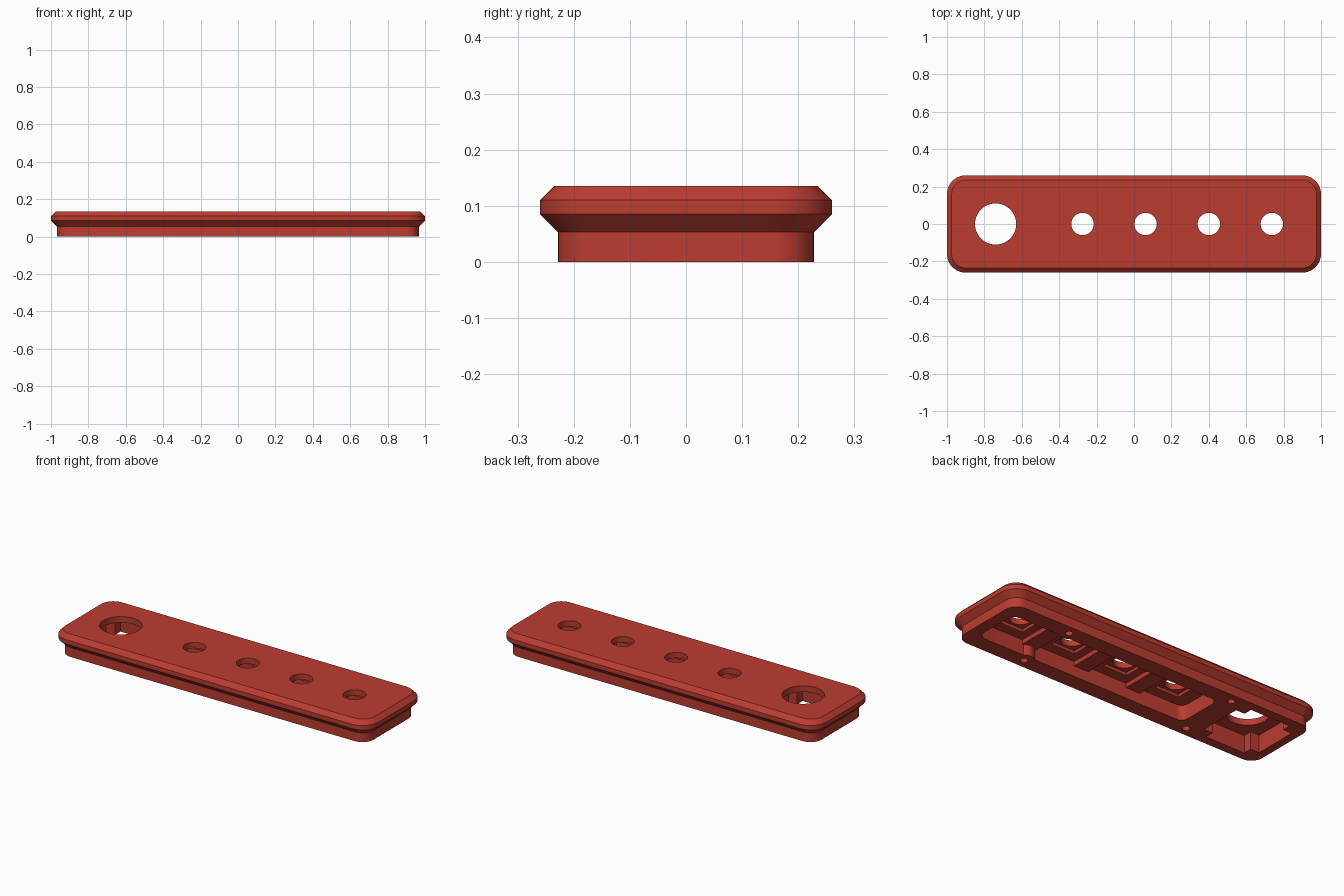
import bpy, bmesh, math

if "Cube" in bpy.data.objects:
    bpy.data.objects.remove(bpy.data.objects["Cube"])

red = bpy.data.materials.new("brick red")
red.diffuse_color = (0.50, 0.046, 0.030, 1)
red.use_nodes = True
red.node_tree.nodes["Principled BSDF"].inputs["Base Color"].default_value = red.diffuse_color


def rounded(hx, hy, r, n=10):
    """Outline of a rounded rectangle, counter-clockwise."""
    pts = []
    for sx, sy, a0 in ((1, 1, 0), (-1, 1, 90), (-1, -1, 180), (1, -1, 270)):
        for i in range(n + 1):
            a = math.radians(a0 + 90 * i / n)
            pts.append((sx * (hx - r) + r * math.cos(a), sy * (hy - r) + r * math.sin(a)))
    return pts


def loft(name, rings):
    """Closed solid from (outline, z) rings, bottom to top."""
    bm = bmesh.new()
    loops = [[bm.verts.new((x, y, z)) for x, y in pts] for pts, z in rings]
    n = len(loops[0])
    for a, b in zip(loops, loops[1:]):
        for i in range(n):
            j = (i + 1) % n
            bm.faces.new((a[i], a[j], b[j], b[i]))
    bm.faces.new(loops[0][::-1])
    bm.faces.new(loops[-1])
    me = bpy.data.meshes.new(name)
    bm.to_mesh(me)
    bm.free()
    me.materials.append(red)
    ob = bpy.data.objects.new(name, me)
    bpy.context.collection.objects.link(ob)
    return ob


def prism(name, pts, cx, cy, z0, z1):
    moved = [(x + cx, y + cy) for x, y in pts]
    return loft(name, [(moved, z0), (moved, z1)])


def box(name, cx, cy, hx, hy, z0, z1):
    return prism(name, [(hx, hy), (-hx, hy), (-hx, -hy), (hx, -hy)], cx, cy, z0, z1)


def cyl(name, cx, cy, r, z0, z1, n=32):
    pts = [(r * math.cos(2 * math.pi * i / n), r * math.sin(2 * math.pi * i / n)) for i in range(n)]
    return prism(name, pts, cx, cy, z0, z1)


def cut(target, cutter):
    """Subtract the cutter from the target and discard it."""
    mod = target.modifiers.new("cut", 'BOOLEAN')
    mod.operation, mod.solver, mod.object = 'DIFFERENCE', 'EXACT', cutter
    bpy.context.view_layer.objects.active = target
    bpy.ops.object.modifier_apply(modifier=mod.name)
    bpy.data.objects.remove(cutter)


# Plate with a bevelled flange above a straight skirt
skirt = rounded(0.967, 0.228, 0.07)
flange = rounded(1.0, 0.26, 0.10)
plate = loft("faceplate", [(skirt, 0), (skirt, 0.053), (flange, 0.085),
                           (flange, 0.11), (rounded(0.975, 0.235, 0.076), 0.135)])

buttons = (-0.275, 0.062, 0.40, 0.737)

# Long underside pocket, leaving screw bosses and cross ribs standing
pocket = prism("pocket", rounded(0.665, 0.135, 0.04, 6), 0.235, 0, -0.05, 0.085)
for s in (-1, 1):
    cut(pocket, cyl("boss", 0.57, s * 0.175, 0.055, -0.2, 0.2))
for a, b in zip(buttons, buttons[1:]):
    cut(pocket, box("rib", (a + b) / 2, 0, 0.045, 0.3, 0.06, 0.2))
cut(plate, pocket)

# Button seats and holes
for x in buttons:
    cut(plate, box("seat", x, 0, 0.075, 0.075, 0.05, 0.102))
    cut(plate, cyl("button_hole", x, 0, 0.06, 0.05, 0.2))

# Cross-shaped socket under the large hole
cut(plate, box("socket_long", -0.74, 0, 0.18, 0.125, -0.05, 0.10))
cut(plate, box("socket_wide", -0.74, 0, 0.125, 0.175, -0.05, 0.10))
cut(plate, cyl("large_hole", -0.74, 0, 0.11, 0.05, 0.2, 48))

# Screw holes
for x in (-0.486, 0.57):
    for y in (-0.175, 0.175):
        cut(plate, cyl("screw_hole", x, y, 0.02, -0.05, 0.07, 20))

plate.select_set(True)
bpy.context.view_layer.objects.active = plate
bpy.ops.object.shade_smooth_by_angle(angle=math.radians(30))
